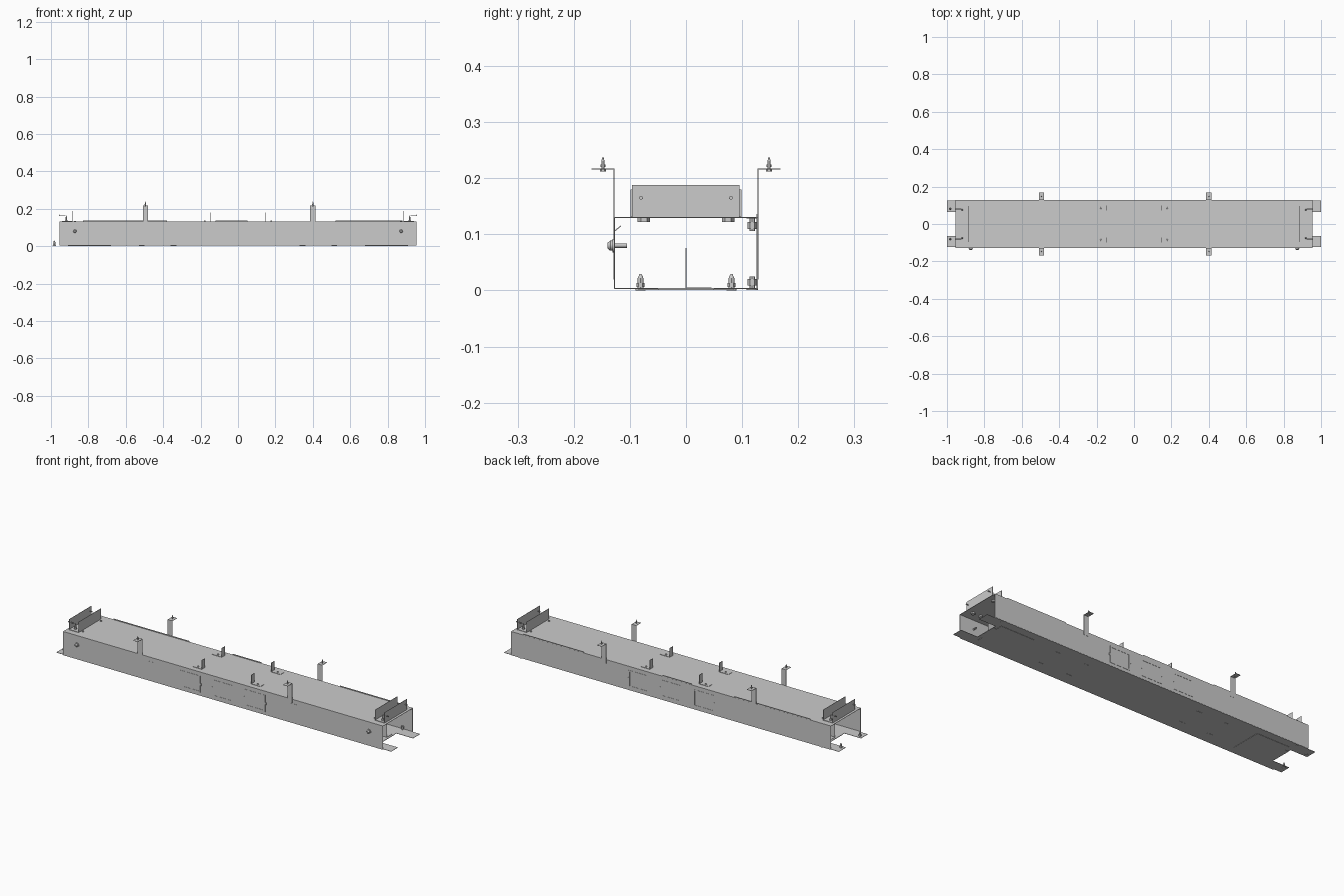
import bpy, bmesh
from mathutils import Matrix, Vector

T = 0.0016  # sheet thickness


def finish(bm, name, smooth=False):
    me = bpy.data.meshes.new(name)
    bm.to_mesh(me)
    bm.free()
    ob = bpy.data.objects.new(name, me)
    bpy.context.collection.objects.link(ob)
    if smooth:
        bpy.context.view_layer.objects.active = ob
        ob.select_set(True)
        bpy.ops.object.shade_smooth_by_angle()
        ob.select_set(False)
    return ob


def add_box(bm, x0, x1, y0, y1, z0, z1):
    m = Matrix.Translation(((x0 + x1) / 2, (y0 + y1) / 2, (z0 + z1) / 2)) \
        @ Matrix.Diagonal((abs(x1 - x0), abs(y1 - y0), abs(z1 - z0), 1))
    bmesh.ops.create_cube(bm, size=1, matrix=m)


def boxes(name, *items):
    bm = bmesh.new()
    for b in items:
        add_box(bm, *b)
    return finish(bm, name)


def profile(name, pts, axis, depth):
    """Extrude a closed outline: axis 'z' uses (x, y), axis 'x' uses (y, z)."""
    lo, hi = depth
    place = (lambda p: (p[0], p[1], lo)) if axis == 'z' else (lambda p: (lo, p[0], p[1]))
    bm = bmesh.new()
    f = bm.faces.new([bm.verts.new(place(p)) for p in pts])
    ext = bmesh.ops.extrude_face_region(bm, geom=[f])
    d = Vector((0, 0, hi - lo)) if axis == 'z' else Vector((hi - lo, 0, 0))
    bmesh.ops.translate(bm, vec=d, verts=[g for g in ext['geom'] if isinstance(g, bmesh.types.BMVert)])
    bmesh.ops.recalc_face_normals(bm, faces=bm.faces)
    return finish(bm, name)


def bolt(name, base, direction, steps):
    """Stacked cylinders along a direction: steps = (radius, top radius, start, end, sides)."""
    rot = Vector(direction).to_track_quat('Z', 'Y').to_matrix().to_4x4()
    bm = bmesh.new()
    for r1, r2, a, b, n in steps:
        bmesh.ops.create_cone(bm, cap_ends=True, segments=n, radius1=r1, radius2=r2, depth=b - a,
                              matrix=Matrix.Translation(base) @ rot @ Matrix.Translation((0, 0, (a + b) / 2)))
    return finish(bm, name, True)


# Channel body: floor with end tabs and notches, two side walls, lid
half = [(0.955, -0.127), (0.955, -0.122), (1.0, -0.122), (1.0, -0.065), (0.9, -0.065),
        (0.9, 0.065), (1.0, 0.065), (1.0, 0.125), (0.955, 0.125), (0.955, 0.127)]
profile("floor_plate", half + [(-x, y) for x, y in reversed(half)], 'z', (0.0025, 0.0025 + T))
boxes("front_wall", (-0.955, 0.955, -0.128, -0.128 + T, 0.003, 0.131))
boxes("back_wall", (-0.955, 0.955, 0.128 - 0.0025, 0.128, 0.003, 0.131))
boxes("lid", (-0.955, 0.955, -0.128, 0.128, 0.131 - T, 0.131))

# Back edge lips and inner divider
for x0, x1 in ((-0.83, -0.38), (-0.12, 0.05), (0.52, 0.88)):
    boxes("lid_lip", (x0, x1, 0.1255, 0.1275, 0.131, 0.136))
boxes("inner_divider", (-0.89, 0.89, -T / 2, T / 2, 0.004, 0.076),
      (-0.89, 0.89, 0, 0.045, 0.004, 0.0055))

# Knockout outlines on both walls
for side in (-1, 1):
    for cx in (-0.195, 0, 0.193):
        a, w, z0, z1 = 0.06, 0.007, 0.02, 0.11
        y0, y1 = side * 0.128, side * 0.1292
        zc = (z0 + z1) / 2
        boxes("knockout_frame",
              (cx - a, cx + a, y0, y1, z1 - w, z1), (cx - a, cx + a, y0, y1, z0, z0 + w),
              (cx - a, cx - a + w, y0, y1, z0 + w, z1 - w), (cx + a - w, cx + a, y0, y1, z0 + w, z1 - w),
              (cx - a - 0.006, cx - a, y0, y1, zc - 0.006, zc + 0.006),
              (cx + a, cx + a + 0.006, y0, y1, zc - 0.006, zc + 0.006))

# Bent-in tongues on the front wall
for cx in (-0.425, 0.42):
    profile("front_tongue", [(-0.1285, 0.104), (-0.1285, 0.106), (-0.116, 0.116), (-0.116, 0.114)],
            'x', (cx - 0.022, cx + 0.022))
    boxes("tongue_slot_rim", (cx - 0.022, cx + 0.022, -0.1288, -0.127, 0.103, 0.108))

# Hanger straps with out-turned flanges and screws
for side in (-1, 1):
    for cx in (-0.495, 0.4):
        pts = [(0.1275, 0.11), (0.1275, 0.217), (0.168, 0.217), (0.168, 0.2155),
               (0.129, 0.2155), (0.129, 0.11)]
        profile("hanger_strap", [(side * y, z) for y, z in pts], 'x', (cx - 0.014, cx + 0.014))
        bolt("hanger_screw", (cx, side * 0.148, 0.2125), (0, 0, 1),
             [(0.005, 0.005, 0, 0.003, 6), (0.0028, 0.0028, 0.003, 0.018, 12),
              (0.0042, 0.0042, 0.008, 0.012, 6), (0.0028, 0.001, 0.018, 0.025, 12)])

# Small angle brackets on the lid
for sx in (-1, 1):
    for sy in (-1, 1):
        y0, y1 = sy * 0.085 - 0.014, sy * 0.085 + 0.014
        boxes("lid_angle_bracket", (sx * 0.147, sx * 0.204, y0, y1, 0.131, 0.1328),
              (sx * 0.147, sx * 0.149, y0, y1, 0.1328, 0.18))
        bolt("bracket_screw", (sx * 0.178, sy * 0.085, 0.1328), (0, 0, 1), [(0.005, 0.004, 0, 0.004, 12)])

for sx in (-1, 1):
    # End saddles: two upright plates on a base
    boxes("end_saddle", (sx * 0.885, sx * 0.942, -0.096, 0.095, 0.131, 0.1335),
          (sx * 0.885, sx * 0.8866, -0.096, 0.095, 0.131, 0.188),
          (sx * 0.9404, sx * 0.942, -0.096, 0.095, 0.131, 0.188))
    for sy in (-1, 1):
        # Saddle screws, upright studs and the nuts under the lid
        bolt("saddle_screw", (sx * 0.957, sy * 0.08, 0.165), (-sx, 0, 0),
             [(0.0035, 0.0035, 0, 0.003, 6), (0.002, 0.002, 0.003, 0.034, 10)])
        bolt("saddle_stud", (sx * 0.918, sy * 0.075, 0.122), (0, 0, 1),
             [(0.011, 0.011, 0, 0.008, 6), (0.004, 0.004, 0.008, 0.03, 12),
              (0.008, 0.008, 0.012, 0.019, 6), (0.004, 0.001, 0.03, 0.042, 12)])
        bolt("lid_nut", (sx * 0.872, sy * 0.075, 0.122), (0, 0, 1),
             [(0.01, 0.01, 0, 0.008, 6), (0.005, 0.005, 0.008, 0.013, 12)])

    # Earth bolt through the front wall
    bolt("front_bolt", (sx * 0.872, -0.14, 0.08), (0, 1, 0),
         [(0.005, 0.009, 0, 0.005, 16), (0.009, 0.009, 0.005, 0.009, 16),
          (0.012, 0.012, 0.009, 0.012, 16), (0.004, 0.004, 0.012, 0.035, 12)])

    # Corner bolts that hold the back wall
    for z, d in ((0.0005, 1), (0.13, -1)):
        bolt("back_corner_bolt", (sx * 0.9, 0.118, z), (0, 0, d),
             [(0.01, 0.01, 0, 0.002, 16), (0.005, 0.005, 0.002, 0.024, 12), (0.008, 0.008, 0.008, 0.02, 6)])

    # Entry covers below the floor
    boxes("entry_cover", (sx * 0.68, sx * 0.88, -0.085, 0.085, 0.0012, 0.0028))
    boxes("entry_tab", (sx * 0.88, sx * 0.9, -0.05, 0.05, 0.0012, 0.0028))
    for cx in (0.33, 0.5):
        for sy in (-1, 1):
            boxes("floor_slot_rim", (sx * cx, sx * (cx + 0.03), sy * 0.06, sy * 0.066, 0.0015, 0.0028))

# Tab anchors at the left end
for sy in (-1, 1):
    bolt("tab_anchor", (-0.982, sy * 0.081, 0), (0, 0, 1),
         [(0.009, 0.009, 0, 0.003, 16), (0.005, 0.005, 0.003, 0.022, 12),
          (0.007, 0.007, 0.006, 0.013, 6), (0.005, 0.002, 0.022, 0.029, 12)])
